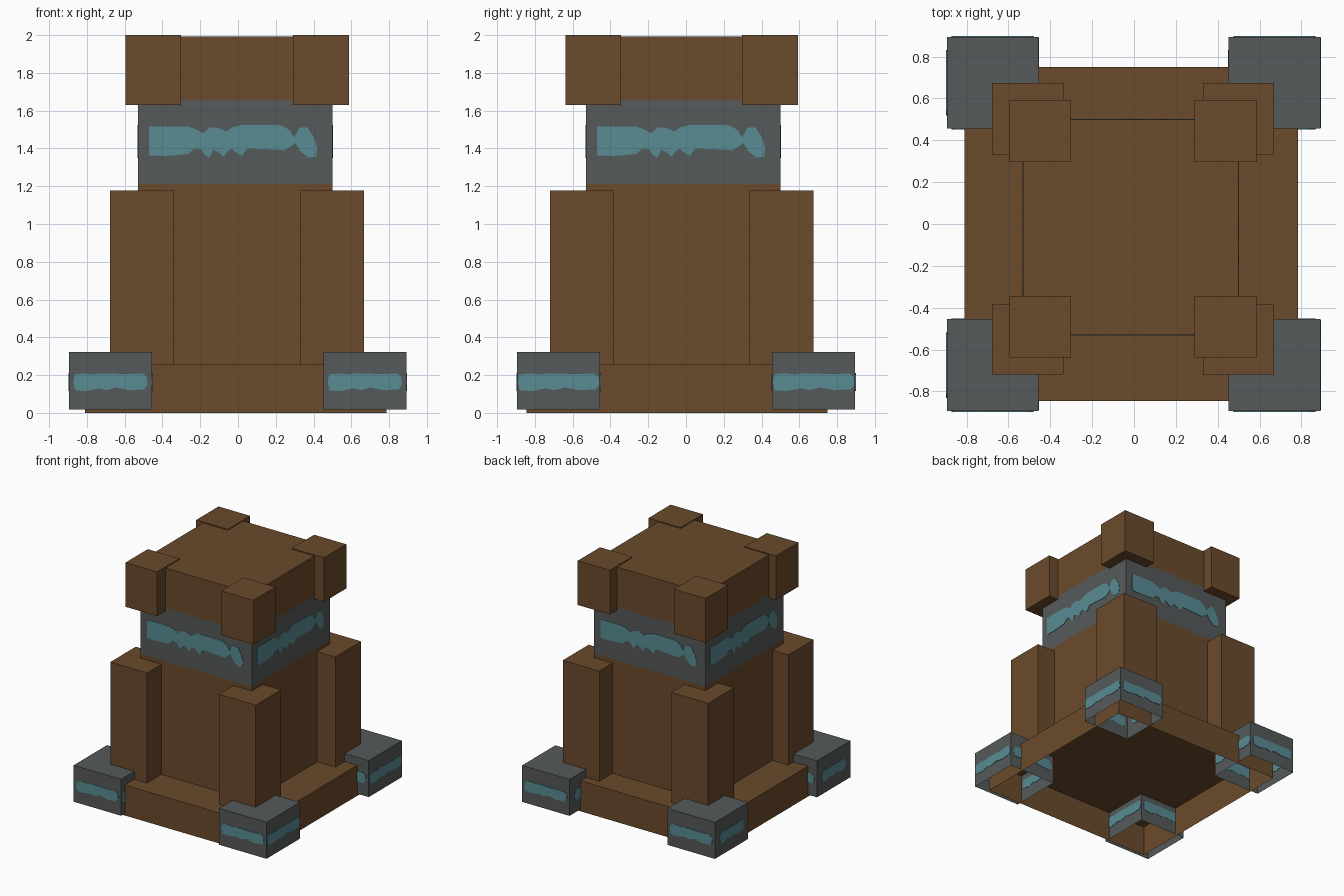
import bpy, bmesh
from mathutils import Matrix, Vector

if "Cube" in bpy.data.objects:
    bpy.data.objects.remove(bpy.data.objects["Cube"])


def material(name, rgb):
    m = bpy.data.materials.new(name)
    m.diffuse_color = (*rgb, 1)
    m.use_nodes = True
    m.node_tree.nodes["Principled BSDF"].inputs["Base Color"].default_value = m.diffuse_color
    return m


BROWN = material("brown wood", (0.144, 0.069, 0.025))
GREY = material("grey stone", (0.093, 0.102, 0.102))
TEAL = material("teal glow", (0.098, 0.262, 0.296))


def finish(bm, name, *mats):
    me = bpy.data.meshes.new(name)
    bm.to_mesh(me)
    bm.free()
    for m in mats:
        me.materials.append(m)
    ob = bpy.data.objects.new(name, me)
    bpy.context.collection.objects.link(ob)
    return ob


def box_mesh(x, y, z, open_bottom=True):
    """Box from (min, max) ranges, optionally without its bottom face."""
    bm = bmesh.new()
    bmesh.ops.create_cube(bm, size=1)
    for v in bm.verts:
        v.co = [r[0] + (c + 0.5) * (r[1] - r[0]) for c, r in zip(v.co, (x, y, z))]
    if open_bottom:
        bm.normal_update()
        down = [f for f in bm.faces if f.normal.z < -0.5]
        bmesh.ops.delete(bm, geom=down, context='FACES_ONLY')
    return bm


def plate(name, outline, centre, half, turn, stretch=1.0, thick=0.006):
    """Thin painted patch on a side face; turn 0..3 = front, right, back, left."""
    bm = bmesh.new()
    face = bm.faces.new([bm.verts.new((u * stretch, -half - thick / 2, z)) for u, z in outline])
    ext = bmesh.ops.extrude_face_region(bm, geom=[face])
    new = [g for g in ext["geom"] if isinstance(g, bmesh.types.BMVert)]
    bmesh.ops.translate(bm, verts=new, vec=(0, thick, 0))
    if face.is_valid is False or len(bm.faces) < len(outline) + 2:
        bm.faces.new([v for v in bm.verts if v not in new])
    quarter = ((1, 0), (0, 1), (-1, 0), (0, -1))[turn]
    c, s = quarter
    rot = Matrix(((c, -s, 0, 0), (s, c, 0, 0), (0, 0, 1, 0), (0, 0, 0, 1)))
    bm.transform(Matrix.Translation(Vector((*centre, 0))) @ rot)
    bmesh.ops.recalc_face_normals(bm, faces=bm.faces[:])
    return finish(bm, name, TEAL)


def four_corners(name, xs, ys, z, mat, open_bottom=True):
    for i, x in enumerate(xs):
        for j, y in enumerate(ys):
            label = ("front", "back")[j] + "_" + ("left", "right")[i]
            finish(box_mesh(x, y, z, open_bottom), f"{name}_{label}", mat)


# Hollow base slab
finish(box_mesh((-0.81, 0.785), (-0.845, 0.75), (0, 0.255)), "base", BROWN)

# Column with a grey band coloured by height
bm = box_mesh((-0.53, 0.5), (-0.53, 0.5), (0.255, 1.992))
for h in (1.212, 1.657):
    geom = bm.verts[:] + bm.edges[:] + bm.faces[:]
    bmesh.ops.bisect_plane(bm, geom=geom, plane_co=(0, 0, h), plane_no=(0, 0, 1))
for f in bm.faces:
    f.material_index = int(1.212 < f.calc_center_median().z < 1.657)
finish(bm, "column", BROWN, GREY)

# Corner pillars and top corner blocks
four_corners("pillar", ((-0.678, -0.338), (0.33, 0.668)),
             ((-0.72, -0.385), (0.333, 0.675)), (0.255, 1.177), BROWN)
four_corners("top_block", ((-0.595, -0.302), (0.29, 0.588)),
             ((-0.637, -0.343), (0.297, 0.592)), (1.63, 2.0), BROWN, False)

# Stone feet, open below
foot = ((-0.895, -0.456), (0.452, 0.891))
four_corners("foot", foot, ((-0.895, -0.454), (0.456, 0.895)), (0.017, 0.322), GREY)

# Teal patches on every side of each foot
FOOT_PATCH = [(-.19, .203), (-.14, .21), (-.09, .204), (-.05, .21), (.1, .205), (.17, .21),
              (.193, .19), (.196, .15), (.18, .125), (.1, .12), (.03, .135), (-.02, .12),
              (-.06, .13), (-.13, .115), (-.187, .12), (-.196, .16)]
for cx in (-0.6755, 0.6715):
    for cy in (-0.6745, 0.6755):
        for turn, stretch in enumerate((1.0, 1.1, 1.0, 0.8)):
            half = 0.2195 if turn % 2 else 0.2205
            plate("foot_patch", FOOT_PATCH, (cx, cy), half, turn, stretch)

# Ragged teal patch on every side of the band
BAND_PATCH = [(-.47, 1.515), (-.26, 1.515), (-.22, 1.50), (-.185, 1.48), (-.15, 1.51),
              (-.11, 1.512), (-.065, 1.49), (-.03, 1.512), (.02, 1.525), (.22, 1.525),
              (.27, 1.50), (.297, 1.46), (.325, 1.51), (.37, 1.51), (.405, 1.45),
              (.42, 1.40), (.412, 1.355), (.37, 1.352), (.33, 1.385), (.303, 1.43),
              (.28, 1.41), (.245, 1.39), (.17, 1.395), (.05, 1.40), (.02, 1.36),
              (-.013, 1.38), (-.035, 1.40), (-.055, 1.385), (-.077, 1.355), (-.105, 1.38),
              (-.13, 1.395), (-.15, 1.35), (-.175, 1.365), (-.193, 1.395), (-.23, 1.40),
              (-.265, 1.37), (-.32, 1.365), (-.39, 1.36), (-.47, 1.363)]
outline = [(u + 0.015, z) for u, z in BAND_PATCH]
for turn in range(4):
    plate("band_patch", outline, (-0.015, -0.015), 0.515, turn)
